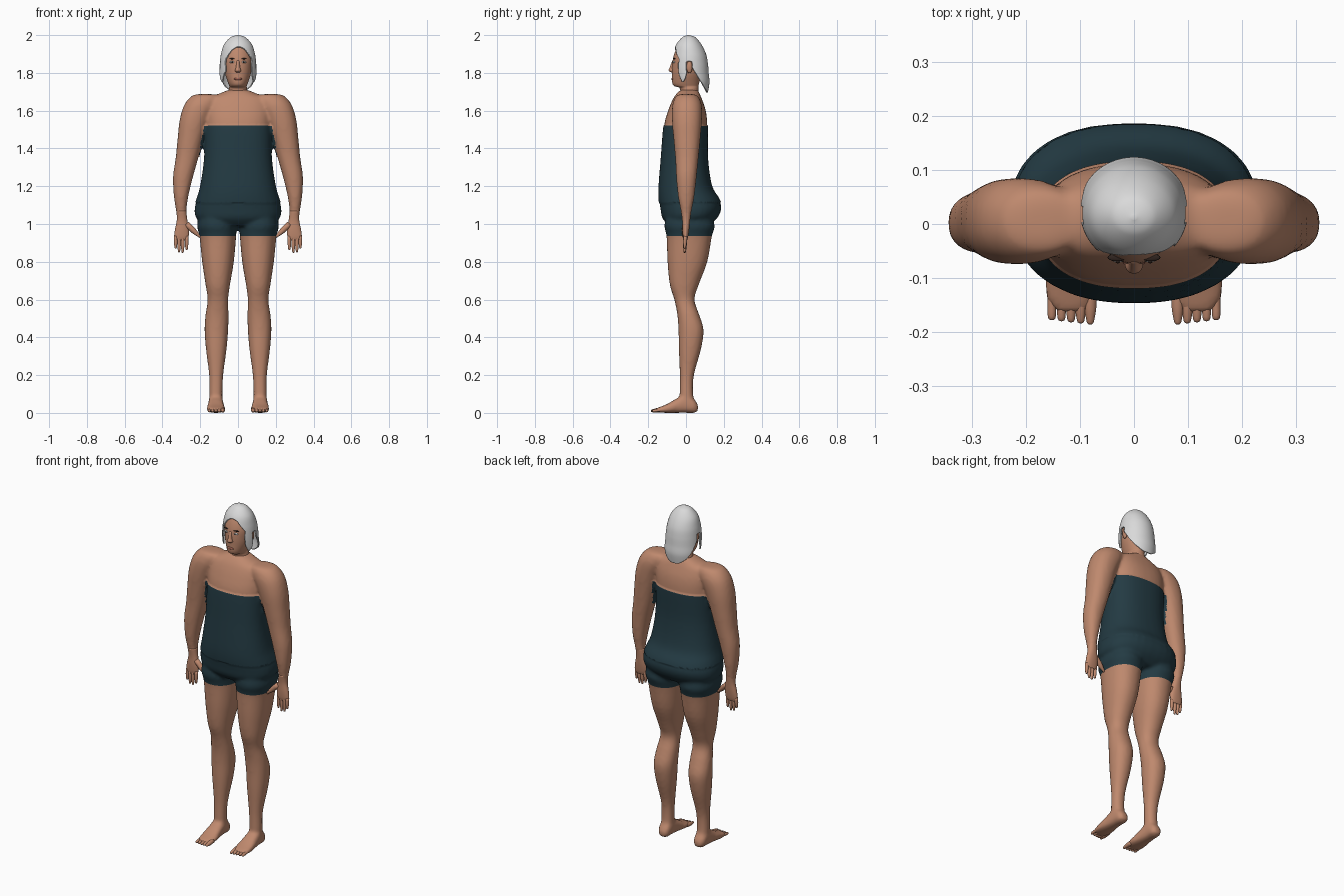
import bpy, bmesh, math
from mathutils import Vector

cube = bpy.data.objects.get("Cube")
if cube:
    bpy.data.objects.remove(cube)


def material(name, r, g, b):
    mat = bpy.data.materials.new(name)
    mat.use_nodes = True
    mat.diffuse_color = (r, g, b, 1)
    shader = mat.node_tree.nodes["Principled BSDF"]
    shader.inputs["Base Color"].default_value = (r, g, b, 1)
    shader.inputs["Roughness"].default_value = 0.8
    return mat


skin = material("skin", 0.52, 0.25, 0.155)
cloth = material("dark teal cloth", 0.017, 0.043, 0.056)
silver = material("silver hair", 0.7, 0.7, 0.7)
white = material("eye white", 0.8, 0.8, 0.78)
dark = material("dark brown", 0.03, 0.018, 0.014)
lip = material("lip", 0.36, 0.13, 0.09)


def smooth_rows(rows, steps):
    """Catmull-Rom interpolation between the given sections."""
    out = []
    for i in range(len(rows) - 1):
        p0, p1 = rows[max(i - 1, 0)], rows[i]
        p2, p3 = rows[i + 1], rows[min(i + 2, len(rows) - 1)]
        for k in range(steps):
            t = k / steps
            out.append([b + t / 2 * (c - a + t * (2 * a - 5 * b + 4 * c - d + t * (3 * (b - c) + d - a)))
                        for a, b, c, d in zip(p0, p1, p2, p3)])
    return out + [list(rows[-1])]


def loft(bm, rows, side=1, along="z", power=2.2, sides=32, steps=4):
    """Skin over sections given as (position, low a, high a, low b, high b)."""
    rings = []
    for pos, a0, a1, b0, b1 in smooth_rows(rows, steps):
        ring = []
        for i in range(sides):
            angle = math.tau * (i + 0.5) / sides
            c, s = math.cos(angle), math.sin(angle)
            a = (a0 + a1) / 2 + (a1 - a0) / 2 * math.copysign(abs(c) ** (2 / power), c)
            b = (b0 + b1) / 2 + (b1 - b0) / 2 * math.copysign(abs(s) ** (2 / power), s)
            ring.append(bm.verts.new((side * a, b, pos) if along == "z" else (side * a, pos, b)))
        rings.append(ring)
    faces = [bm.faces.new(rings[0]), bm.faces.new(rings[-1])]
    for low, high in zip(rings, rings[1:]):
        for i in range(sides):
            j = (i + 1) % sides
            faces.append(bm.faces.new((low[i], low[j], high[j], high[i])))
    bmesh.ops.recalc_face_normals(bm, faces=faces)


def centred(rows):
    return [(z, -w, w, front, back) for z, w, front, back in rows]


def finish(bm, name, *mats):
    mesh = bpy.data.meshes.new(name)
    bm.to_mesh(mesh)
    bm.free()
    for mat in mats:
        mesh.materials.append(mat)
    mesh.shade_smooth()
    ob = bpy.data.objects.new(name, mesh)
    bpy.context.collection.objects.link(ob)
    return ob


def ball(name, loc, radii, mat):
    bm = bmesh.new()
    bmesh.ops.create_uvsphere(bm, u_segments=16, v_segments=10, radius=1)
    bmesh.ops.scale(bm, vec=radii, verts=bm.verts)
    bmesh.ops.translate(bm, vec=loc, verts=bm.verts)
    return finish(bm, name, mat)


def digit(bm, start, end, r0, r1):
    """Tapered finger or toe with a rounded tip."""
    start, end = Vector(start), Vector(end)
    turn = (end - start).to_track_quat("Z", "Y").to_matrix()
    rows = [(t * (end - start).length, -r, r, -r, r)
            for t, r in ((0, r0), (0.5, r0), (0.85, r1), (0.97, r1 * 0.7), (1, r1 * 0.2))]
    old = set(bm.verts)
    loft(bm, rows, sides=10, steps=2, power=2)
    for v in set(bm.verts) - old:
        v.co = start + turn @ v.co


# Body sections
torso = centred([
    (0.99, 0.15, -0.09, 0.12), (1.03, 0.22, -0.125, 0.165), (1.08, 0.23, -0.135, 0.187),
    (1.13, 0.218, -0.142, 0.176), (1.2, 0.197, -0.142, 0.135), (1.35, 0.176, -0.13, 0.113),
    (1.52, 0.174, -0.116, 0.113), (1.6, 0.175, -0.095, 0.105), (1.66, 0.16, -0.07, 0.085),
    (1.69, 0.1, -0.05, 0.072), (1.71, 0.05, -0.03, 0.065)])
arm = [
    (1.688, 0.15, 0.205, -0.02, 0.03), (1.678, 0.1, 0.245, -0.052, 0.062),
    (1.63, 0.11, 0.285, -0.072, 0.083), (1.55, 0.15, 0.309, -0.074, 0.084),
    (1.45, 0.183, 0.32, -0.066, 0.076), (1.35, 0.21, 0.33, -0.057, 0.066),
    (1.25, 0.238, 0.344, -0.052, 0.056), (1.15, 0.262, 0.34, -0.043, 0.045),
    (1.08, 0.272, 0.33, -0.03, 0.032), (1.04, 0.271, 0.325, -0.024, 0.026)]
leg = [
    (1.06, 0.02, 0.2, -0.1, 0.13), (0.99, 0.008, 0.216, -0.115, 0.152),
    (0.935, 0.01, 0.204, -0.103, 0.137), (0.8, 0.022, 0.19, -0.098, 0.113),
    (0.68, 0.042, 0.172, -0.086, 0.068), (0.6, 0.052, 0.161, -0.062, 0.045),
    (0.52, 0.05, 0.172, -0.046, 0.07), (0.44, 0.052, 0.177, -0.04, 0.093),
    (0.34, 0.06, 0.17, -0.038, 0.08), (0.2, 0.078, 0.153, -0.033, 0.042),
    (0.1, 0.082, 0.152, -0.034, 0.038), (0.05, 0.08, 0.152, -0.035, 0.05)]
foot = [
    (0.064, 0.1, 0.135, 0.012, 0.04), (0.045, 0.083, 0.15, 0, 0.07), (0, 0.08, 0.155, 0, 0.1),
    (-0.05, 0.075, 0.16, 0, 0.076), (-0.1, 0.068, 0.166, 0, 0.047),
    (-0.14, 0.072, 0.163, 0.002, 0.031), (-0.165, 0.09, 0.145, 0.006, 0.022)]
hand = [
    (1.07, 0.274, 0.326, -0.027, 0.028), (1.02, 0.268, 0.324, -0.02, 0.022),
    (0.97, 0.26, 0.334, -0.019, 0.017), (0.93, 0.262, 0.338, -0.016, 0.011),
    (0.912, 0.272, 0.33, -0.011, 0.006)]

# Body: torso, arms, legs and feet fused into one skin
bm = bmesh.new()
loft(bm, torso, power=2.35)
for side in (1, -1):
    loft(bm, arm, side)
    loft(bm, leg, side)
    loft(bm, foot, side, along="y", power=2.6)
source = finish(bm, "body_source")
remesh = source.modifiers.new("Fuse", "REMESH")
remesh.mode = "VOXEL"
remesh.voxel_size = 0.01
soften = source.modifiers.new("Soften", "SMOOTH")
soften.iterations = 6
fused = bpy.data.meshes.new_from_object(source.evaluated_get(bpy.context.evaluated_depsgraph_get()))
bpy.data.objects.remove(source)

# Clothing: cut at the hems, then coloured by height
NECKLINE, HEM, SHORTS = 1.52, 1.115, 0.936
bm = bmesh.new()
bm.from_mesh(fused)
for z in (NECKLINE, HEM, SHORTS):
    bmesh.ops.bisect_plane(bm, geom=bm.verts[:] + bm.edges[:] + bm.faces[:],
                           plane_co=(0, 0, z), plane_no=(0, 0, 1))


def on_trunk(co):
    return abs(co.x) < min(0.25, 0.18 + 0.18 * (NECKLINE - co.z))


bm.normal_update()
for face in bm.faces:
    centre = face.calc_center_median()
    face.material_index = int(SHORTS < centre.z < NECKLINE and on_trunk(centre))
for v in bm.verts:
    if HEM - 0.0005 < v.co.z < NECKLINE + 0.0005 and on_trunk(v.co):
        v.co += v.normal * 0.004
finish(bm, "body", skin, cloth)

# Hands and toes
for side, label in ((1, "left"), (-1, "right")):
    bm = bmesh.new()
    loft(bm, hand, side)
    for x, tip in ((0.272, 0.862), (0.293, 0.847), (0.312, 0.85), (0.33, 0.87)):
        digit(bm, (side * x, -0.004, 0.935), (side * x, -0.007, tip), 0.01, 0.007)
    digit(bm, (side * 0.272, -0.005, 1), (side * 0.2, -0.012, 0.93), 0.015, 0.008)
    finish(bm, label + "_hand", skin)
    bm = bmesh.new()
    for i in range(5):
        x = side * (0.081 + 0.0178 * i)
        digit(bm, (x, -0.12, 0.017), (x, -0.186 + 0.002 * i, 0.01), 0.012 - 0.001 * i, 0.008)
    finish(bm, label + "_toes", skin)

# Head and nose
bm = bmesh.new()
loft(bm, centred([
    (1.66, 0.06, -0.035, 0.07), (1.7, 0.052, -0.03, 0.066), (1.722, 0.047, -0.036, 0.065),
    (1.73, 0.046, -0.062, 0.066), (1.748, 0.053, -0.073, 0.07), (1.79, 0.067, -0.074, 0.08),
    (1.83, 0.073, -0.074, 0.09), (1.88, 0.077, -0.068, 0.095), (1.93, 0.064, -0.05, 0.08),
    (1.97, 0.035, -0.02, 0.045), (1.98, 0.01, 0, 0.02)]), power=2, sides=48)
loft(bm, centred([
    (1.802, 0.01, -0.078, -0.055), (1.812, 0.017, -0.092, -0.055),
    (1.83, 0.011, -0.086, -0.055), (1.866, 0.008, -0.072, -0.055)]), sides=16)
finish(bm, "head", skin)

# Face details
ball("lips", (0, -0.071, 1.768), (0.021, 0.007, 0.007), lip)
for side, label in ((1, "left"), (-1, "right")):
    ball(label + "_eye", (side * 0.03, -0.063, 1.857), (0.014, 0.008, 0.006), white)
    ball(label + "_iris", (side * 0.03, -0.068, 1.857), (0.005, 0.005, 0.005), dark)
    ball(label + "_eyebrow", (side * 0.031, -0.062, 1.875), (0.018, 0.007, 0.003), dark)
    ball(label + "_ear", (side * 0.079, 0.018, 1.83), (0.011, 0.016, 0.032), skin)

# Hair: a shell opened over the face and ears, with a slanted lower edge
bm = bmesh.new()
loft(bm, centred([
    (2, 0.004, 0.008, 0.016), (1.988, 0.04, -0.02, 0.05), (1.95, 0.074, -0.052, 0.082),
    (1.9, 0.09, -0.069, 0.106), (1.85, 0.097, -0.075, 0.116), (1.8, 0.1, -0.073, 0.12),
    (1.75, 0.1, -0.06, 0.124), (1.695, 0.088, -0.03, 0.116)]), power=2, sides=144, steps=10)


def is_open(co):
    if co.y < 0 and co.z < 1.937 and abs(co.x - 0.004) < min(0.07, 0.27 * math.sqrt(1.937 - co.z)):
        return True
    if co.y < 0.003:
        return co.z < 1.745 + 2 * abs(co.y + 0.018)
    if co.y < 0.032:
        return co.z < 1.862
    return co.z < 1.83 - 1.6 * (co.y - 0.03)


gone = [f for f in bm.faces if is_open(f.calc_center_median()) or f.calc_center_median().z < 1.696]
bmesh.ops.delete(bm, geom=gone, context="FACES")
rim = [v for v in bm.verts if v.is_boundary]
for _ in range(3):
    bmesh.ops.smooth_vert(bm, verts=rim, factor=0.4, use_axis_x=True, use_axis_y=True, use_axis_z=True)
hair = finish(bm, "hair", silver)
shell = hair.modifiers.new("Thickness", "SOLIDIFY")
shell.thickness = 0.008
